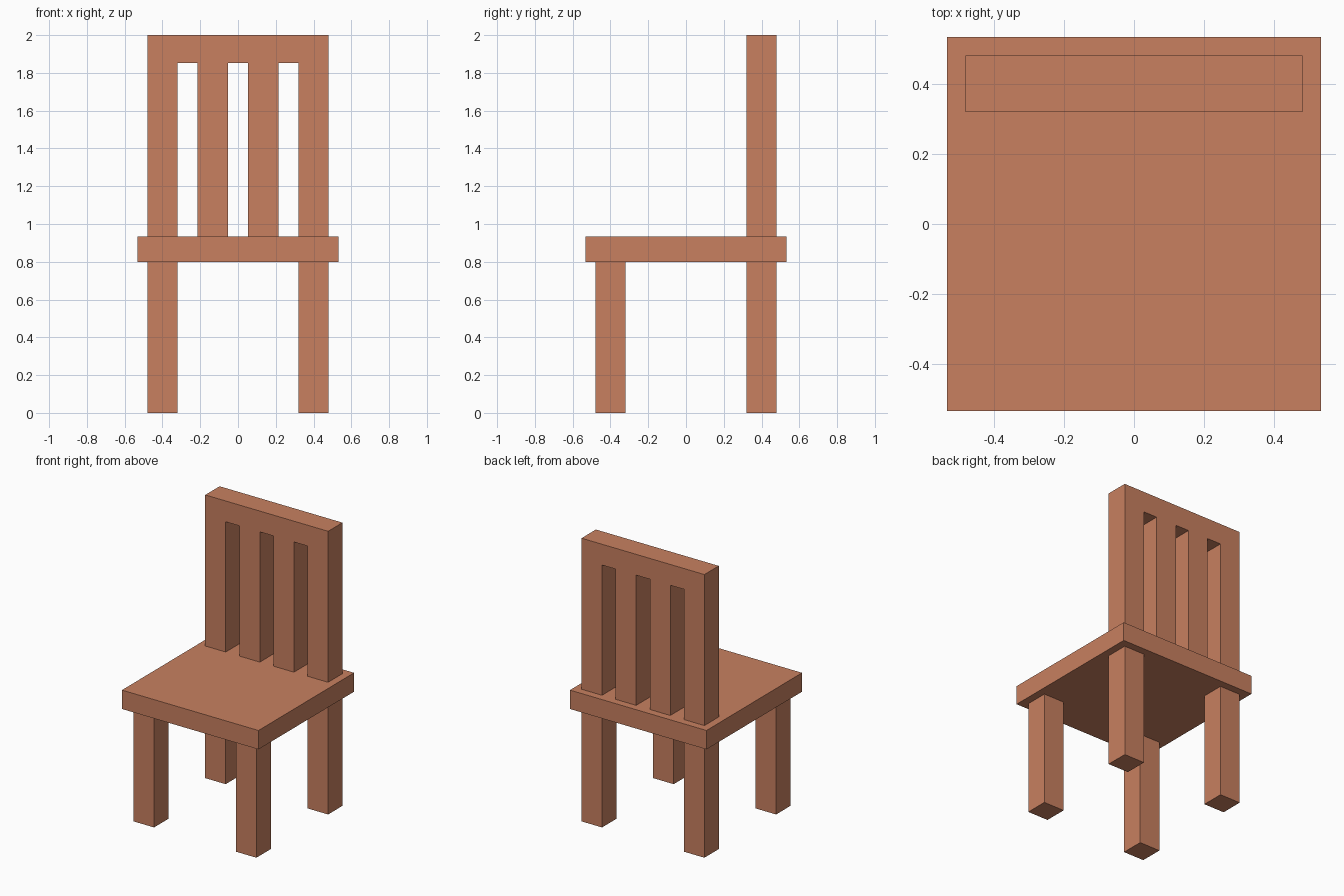
import bpy

if "Cube" in bpy.data.objects:
    bpy.data.objects.remove(bpy.data.objects["Cube"])

wood = bpy.data.materials.new("terracotta wood")
wood.diffuse_color = (0.578, 0.216, 0.117, 1.0)
wood.use_nodes = True
wood.node_tree.nodes["Principled BSDF"].inputs["Base Color"].default_value = wood.diffuse_color


def box(name, x, y, z):
    """Box spanning the given (min, max) ranges."""
    spans = (x, y, z)
    bpy.ops.mesh.primitive_cube_add(size=1)
    ob = bpy.context.object
    ob.name = name
    for v in ob.data.vertices:
        v.co = [(a + b) / 2 + c * (b - a) for (a, b), c in zip(spans, v.co)]
    ob.data.materials.append(wood)
    return ob


W = 0.16                      # width of legs, posts and slats
SEAT_Z = (0.8, 0.9333)
RAIL_Z = (1.853, 2.0)
BACK_Y = (0.32, 0.48)


def around(c):
    return (c - W / 2, c + W / 2)


# Seat slab
box("seat", (-0.5333, 0.5333), (-0.5333, 0.5333), SEAT_Z)

for side, s in (("left", -1), ("right", 1)):
    # Legs
    box(f"front_leg_{side}", around(0.4 * s), around(-0.4), (0, SEAT_Z[0]))
    box(f"back_leg_{side}", around(0.4 * s), BACK_Y, (0, SEAT_Z[0]))
    # Back posts and slats
    box(f"back_post_{side}", around(0.4 * s), BACK_Y, (SEAT_Z[1], RAIL_Z[0]))
    box(f"back_slat_{side}", around(0.1333 * s), BACK_Y, (SEAT_Z[1], RAIL_Z[0]))

# Top rail of the backrest
box("back_top_rail", (-0.48, 0.48), BACK_Y, RAIL_Z)
